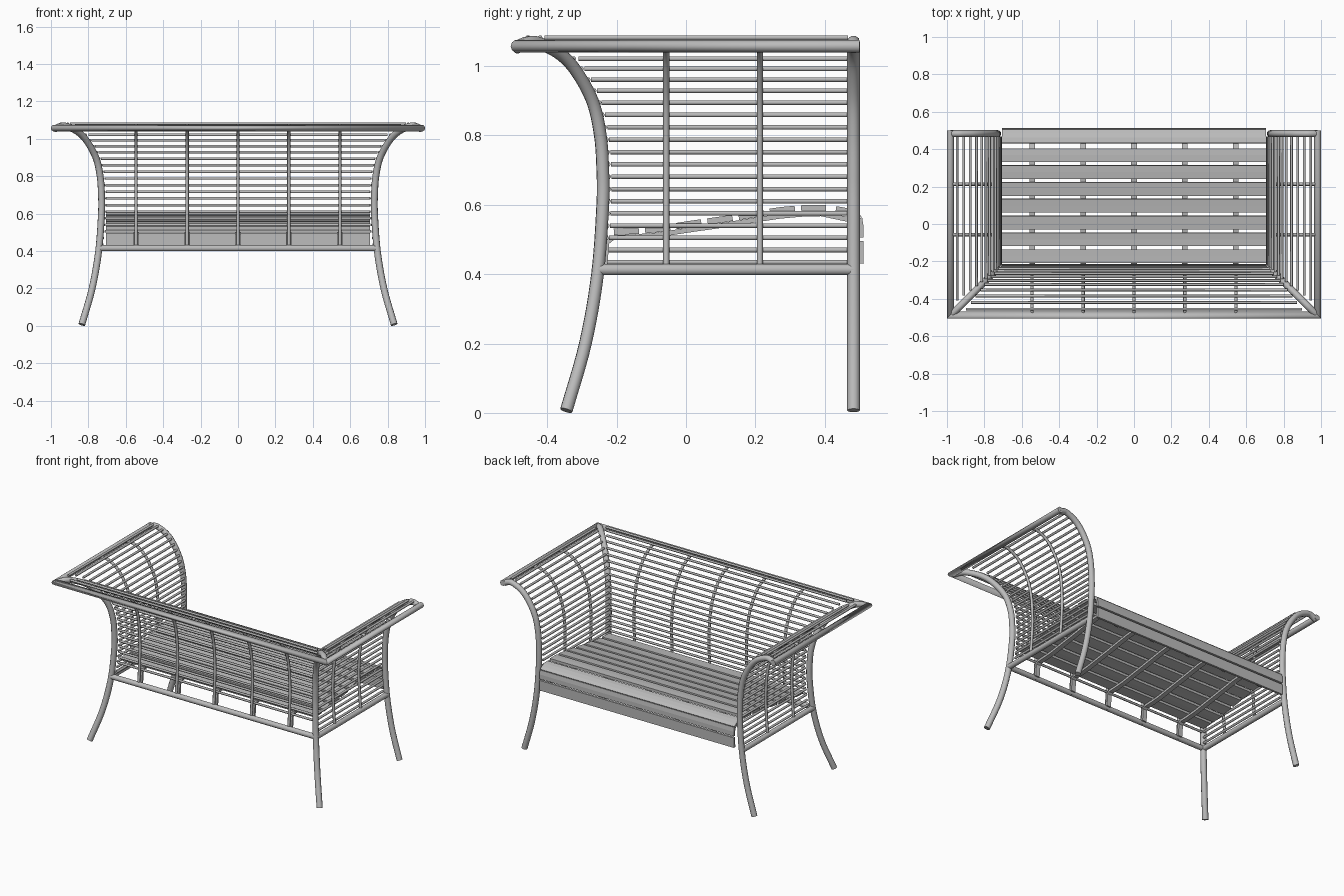
import bpy
import bmesh
from mathutils import Vector

if "Cube" in bpy.data.objects:
    bpy.data.objects.remove(bpy.data.objects["Cube"], do_unlink=True)

GREY = (0.5, 0.5, 0.5, 1)
metal = bpy.data.materials.new("grey_metal")
metal.diffuse_color = GREY
metal.use_nodes = True
metal.node_tree.nodes["Principled BSDF"].inputs["Base Color"].default_value = GREY


def finish(name, mesh, smooth):
    mesh.materials.clear()
    mesh.materials.append(metal)
    for poly in mesh.polygons:
        poly.use_smooth = smooth and len(poly.vertices) == 4
    obj = bpy.data.objects.new(name, mesh)
    bpy.context.collection.objects.link(obj)
    return obj


def tube(name, points, radius, res=2):
    """Round bar swept along a list of points, with capped ends."""
    curve = bpy.data.curves.new(name, "CURVE")
    curve.dimensions = "3D"
    curve.bevel_depth = radius
    curve.bevel_resolution = res
    curve.use_fill_caps = True
    line = curve.splines.new("POLY")
    line.points.add(len(points) - 1)
    for point, co in zip(line.points, points):
        point.co = (*co, 1)
    temp = bpy.data.objects.new("temp", curve)
    bpy.context.collection.objects.link(temp)
    deps = bpy.context.evaluated_depsgraph_get()
    mesh = bpy.data.meshes.new_from_object(temp.evaluated_get(deps))
    bpy.data.objects.remove(temp, do_unlink=True)
    bpy.data.curves.remove(curve)
    return finish(name, mesh, True)


def mitre(obj, corner, normal):
    """Cut the end of a bar flat, removing what lies beyond the plane."""
    bm = bmesh.new()
    bm.from_mesh(obj.data)
    bmesh.ops.remove_doubles(bm, verts=bm.verts, dist=.0001)
    bmesh.ops.bisect_plane(bm, geom=bm.verts[:] + bm.edges[:] + bm.faces[:],
                           plane_co=corner, plane_no=normal, clear_outer=True)
    bmesh.ops.holes_fill(bm, edges=[e for e in bm.edges if e.is_boundary])
    bm.to_mesh(obj.data)
    bm.free()


def strip(name, path, x0, x1, thick):
    """Flat bar following a (y, z) path, extruded from x0 to x1."""
    path = [Vector(p) for p in path]
    bm = bmesh.new()
    rings = []
    for i, p in enumerate(path):
        t = (path[min(i + 1, len(path) - 1)] - path[max(i - 1, 0)]).normalized()
        n = Vector((-t.y, t.x)) * thick / 2
        rings.append([bm.verts.new((x, q.x, q.y)) for x, q in
                      ((x0, p + n), (x1, p + n), (x1, p - n), (x0, p - n))])
    for a, b in zip(rings, rings[1:]):
        for k in range(4):
            bm.faces.new((a[k], a[(k + 1) % 4], b[(k + 1) % 4], b[k]))
    bm.faces.new(rings[0])
    bm.faces.new(rings[-1])
    bmesh.ops.recalc_face_normals(bm, faces=bm.faces)
    mesh = bpy.data.meshes.new(name)
    bm.to_mesh(mesh)
    bm.free()
    return finish(name, mesh, False)


def smooth_path(points, steps=6):
    """Catmull-Rom curve through 2D points."""
    p = [Vector(q) for q in points]
    p = [2 * p[0] - p[1]] + p + [2 * p[-1] - p[-2]]
    out = []
    for a, b, c, d in zip(p, p[1:], p[2:], p[3:]):
        for s in range(steps):
            t = s / steps
            out.append(0.5 * (2 * b + (c - a) * t + (2 * a - 5 * b + 4 * c - d) * t ** 2
                              + (3 * b - a - 3 * c + d) * t ** 3))
    return out + [p[-2]]


def spaced(path, step):
    """Points and normals at equal distances along a path."""
    out, left = [], 0.0
    for a, b in zip(path, path[1:]):
        seg = (b - a).length
        t = (b - a) / seg
        while left <= seg:
            out.append((a + t * left, Vector((-t.y, t.x))))
            left += step
        left -= seg
    return out


# Flared profile shared by legs, ribs and slats: (outward distance, height)
LEG = smooth_path([(.345, .007), (.29, .2), (.255, .4), (.24, .6), (.24, .7), (.247, .8),
                   (.27, .9), (.32, .99), (.37, 1.04), (.43, 1.067), (.46, 1.066), (.49, 1.053)])
UPPER = [p for p in LEG if p.y > .4 and p.x < .48]
INNER = .49        # half length of the straight part between the corners
FRONT = .483       # open seating side
TUBE, ROD, THIN = .0185, .009, .0075
RIB_X = [-.545, -.272, 0, .272, .545]

# Top and lower back rails
back_rail = tube("top_back_rail", [(-1.02, -.487, 1.057), (1.02, -.487, 1.057)], TUBE, 3)
tube("lower_back_rail", [(-.745, -.255, .415), (.745, -.255, .415)], .017, 3)

for sx, label in ((1, "left"), (-1, "right")):
    # Legs: set diagonally at the back corners, straight at the open side
    tube("corner_leg_" + label, [(sx * (INNER + p.x), -p.x, p.y) for p in LEG], TUBE, 3)
    tube("open_side_leg_" + label, [(sx * (INNER + p.x), FRONT, p.y) for p in LEG], TUBE, 3)

    # Side rails, the top one mitred against the back rail
    rail = tube("top_side_rail_" + label, [(sx * .982, -.53, 1.057), (sx * .982, .5, 1.057)],
                TUBE, 3)
    corner = (sx * .982, -.487, 1.057)
    mitre(rail, corner, (-sx, -1, 0))
    mitre(back_rail, corner, (sx, 1, 0))
    tube("lower_side_rail_" + label, [(sx * .745, -.255, .413), (sx * .745, FRONT, .413)],
         .017, 3)

    # Curved ribs of the arms
    for y in (-.057, .213):
        tube("arm_rib_" + label, [(sx * (INNER + p.x), y, p.y) for p in UPPER], ROD)

# Curved ribs of the back
for x in RIB_X:
    tube("back_rib", [(x, -p.x, p.y) for p in UPPER], ROD)

# Thin horizontal slats on the inside of the ribs; the back has none below the seat
for p, n in spaced([p for p in UPPER if p.y > .43], .0352):
    q = p + Vector((-abs(n.x), max(n.y, 0))) * .016
    end = q.x - .008 - max(0, q.x - .3) * .25
    if q.y > .5:
        tube("back_slat", [(-INNER - end, -q.x, q.y), (INNER + end, -q.x, q.y)], THIN, 1)
    for sx in (1, -1):
        x = sx * (INNER + q.x)
        tube("arm_slat", [(x, -end, q.y), (x, .467, q.y)], THIN, 1)

# Seat slats laid along a gently rising curve
SEAT = smooth_path([(-.23, .521), (-.1, .528), (0, .543), (.1, .557), (.2, .573),
                    (.28, .585), (.37, .591), (.43, .586), (.5, .562)])


def seat_z(y):
    for a, b in zip(SEAT, SEAT[1:]):
        if a.x <= y <= b.x:
            return a.y + (b.y - a.y) * (y - a.x) / (b.x - a.x)
    return SEAT[-1].y


WIDE = .706
for i in range(7):
    y = -.172 + i * .09
    strip("seat_slat", [(y + d, seat_z(y + d)) for d in (-.036, 0, .036)], -WIDE, WIDE, .018)

# Rounded edge board and two upright boards below it
strip("seat_edge_board", [(.432, .587), (.46, .582), (.484, .573), (.5, .56)], -WIDE, WIDE, .018)
strip("upper_apron_board", [(.501, .562), (.505, .535), (.505, .506)], -WIDE, WIDE, .014)
strip("lower_apron_board", [(.505, .496), (.504, .43)], -WIDE, WIDE, .014)

# Flat supports under the seat, hooked up from the lower back rail
SUPPORT = [(-.235, .415), (-.228, .49)]
SUPPORT += [(y / 100, seat_z(y / 100) - .017) for y in range(-21, 45, 6)]
SUPPORT += [(.47, .557), (.488, .535), (.491, .435)]
for x in RIB_X:
    strip("seat_support", SUPPORT, x - .015, x + .015, .014)
